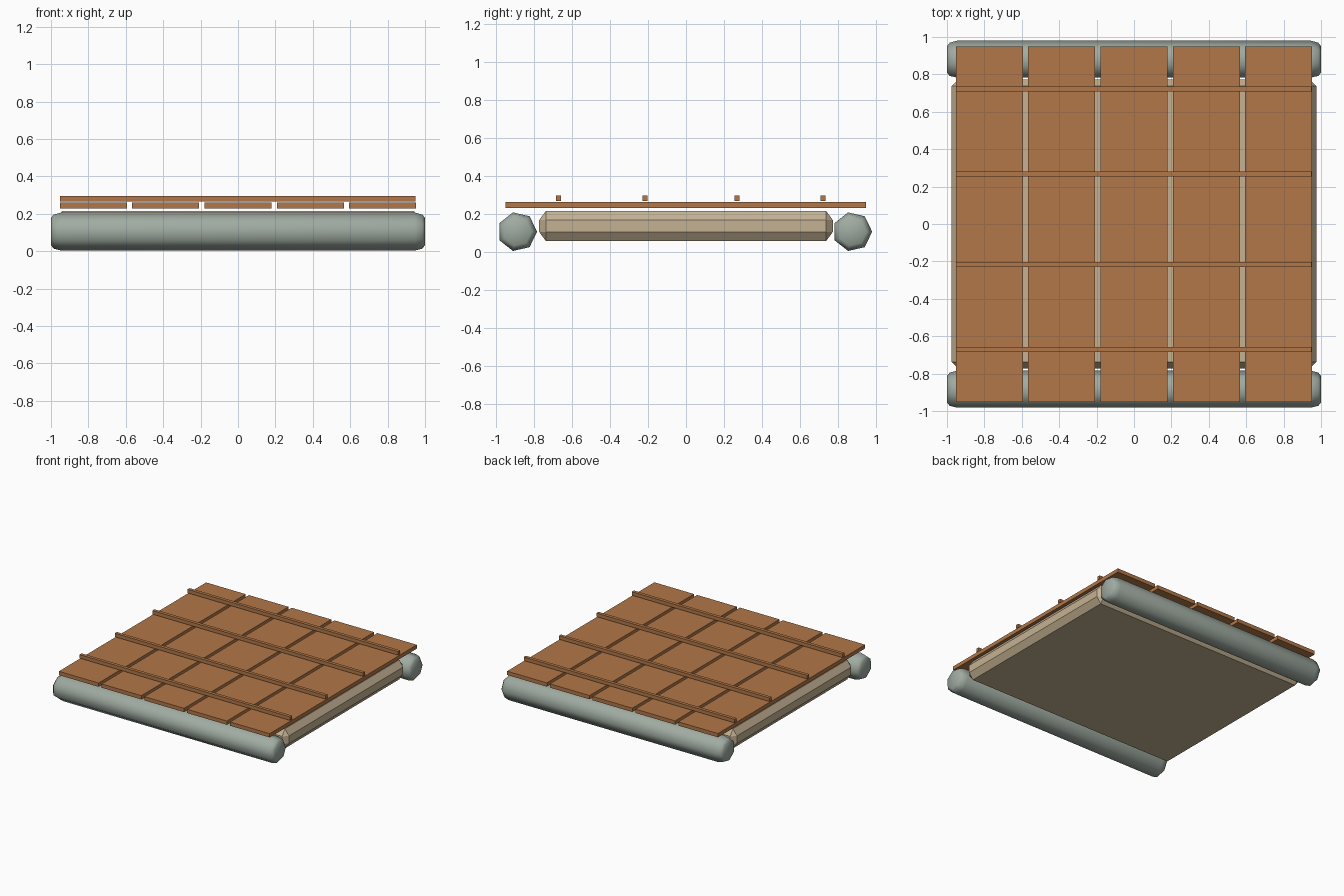
import bpy, bmesh, math

if "Cube" in bpy.data.objects:
    bpy.data.objects.remove(bpy.data.objects["Cube"])


def material(name, rgb):
    m = bpy.data.materials.new(name)
    m.diffuse_color = (*rgb, 1)
    m.use_nodes = True
    m.node_tree.nodes["Principled BSDF"].inputs["Base Color"].default_value = m.diffuse_color
    return m


wood = material("brown wood", (0.445, 0.185, 0.065))
tan = material("pale tan", (0.55, 0.44, 0.29))
grey = material("grey green", (0.35, 0.41, 0.36))


def finish(bm, name, mat, smooth=False):
    bmesh.ops.recalc_face_normals(bm, faces=bm.faces[:])
    for f in bm.faces:
        f.smooth = smooth
    me = bpy.data.meshes.new(name)
    bm.to_mesh(me)
    bm.free()
    me.materials.append(mat)
    ob = bpy.data.objects.new(name, me)
    bpy.context.collection.objects.link(ob)
    return ob


def box(name, lo, hi, mat):
    bm = bmesh.new()
    bmesh.ops.create_cube(bm, size=1)
    for v in bm.verts:
        v.co = [a + (b - a) * (c + 0.5) for a, b, c in zip(lo, hi, v.co)]
    return finish(bm, name, mat)


# seven-sided float tubes with rounded ends
def tube(name, y, z, r):
    bm = bmesh.new()
    half = [(1.0, 0.72), (0.985, 0.9), (0.945, 1.0)]
    profile = [(-x, s) for x, s in half] + [(x, s) for x, s in reversed(half)]
    rings = []
    for x, s in profile:
        angles = [2 * math.pi * i / 7 for i in range(7)]
        rings.append([bm.verts.new((x, y + r * s * math.cos(a), z + r * s * math.sin(a)))
                      for a in angles])
    for p, q in zip(rings, rings[1:]):
        for i in range(7):
            j = (i + 1) % 7
            bm.faces.new((p[i], p[j], q[j], q[i]))
    bm.faces.new(rings[0])
    bm.faces.new(rings[-1])
    return finish(bm, name, grey, True)


tube("front_float", -0.888, 0.105, 0.104)
tube("back_float", 0.876, 0.105, 0.104)

# chamfered core slab
bm = bmesh.new()
X, Y, Z, B, C = 0.976, 0.773, 0.08, 0.036, 0.049
for sx in (-1, 1):
    for sy in (-1, 1):
        for sz in (-1, 1):
            for p in ((X, Y - B, Z - C), (X - B, Y, Z - C), (X - B, Y - B, Z)):
                bm.verts.new((sx * p[0], sy * p[1], 0.135 + sz * p[2]))
bmesh.ops.convex_hull(bm, input=bm.verts[:])
bmesh.ops.dissolve_limit(bm, angle_limit=0.02, verts=bm.verts[:], edges=bm.edges[:])
finish(bm, "core_slab", tan)

# deck boards
for i in range(5):
    x = (i - 2) * 0.3864
    box(f"deck_board_{i + 1}", (x - 0.179, -0.951, 0.229), (x + 0.179, 0.948, 0.26), wood)

# cross battens
for i, y in enumerate((-0.672, -0.216, 0.268, 0.722)):
    box(f"batten_{i + 1}", (-0.952, y - 0.0135, 0.266), (0.95, y + 0.0135, 0.295), wood)
